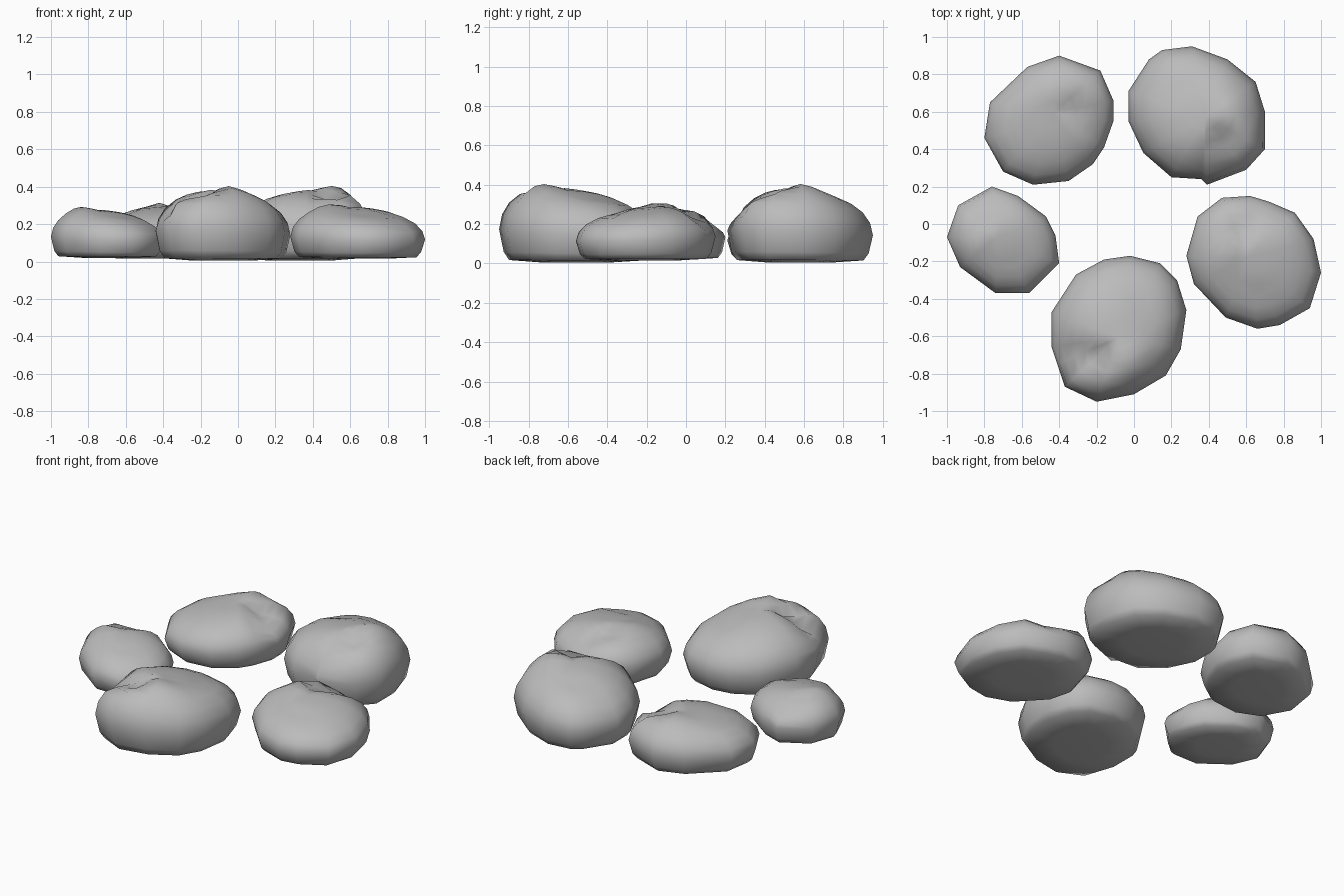
import bpy
import bmesh
import math
from mathutils import Matrix, Vector

if "Cube" in bpy.data.objects:
    bpy.data.objects.remove(bpy.data.objects["Cube"], do_unlink=True)

# One grey for every stone
stone_grey = bpy.data.materials.new("stone_grey")
stone_grey.use_nodes = True
grey = (0.5, 0.5, 0.5, 1.0)
stone_grey.diffuse_color = grey
stone_grey.node_tree.nodes["Principled BSDF"].inputs["Base Color"].default_value = grey

# Shared side profile: (outline scale, share of the stone height)
PROFILE = [(0.45, 0.0), (0.87, 0.03), (0.94, 0.13), (1.0, 0.4), (0.96, 0.58), (0.86, 0.73),
           (0.7, 0.85), (0.54, 0.92), (0.38, 0.96), (0.2, 0.98)]
# Shared lean of the top, and shift of the crown, in the stone's own frame
LEAN = Vector((-0.15, -0.28))
CROWN_SHIFT = Vector((0.0, -0.05))
# Shared folds: start, end, depth (negative raises a peak), width
FOLDS = [((-.36, -.13), (-.12, -.16), 0.2, 0.11),
         ((.11, .15), (.17, .06), 0.05, 0.09),
         ((.04, -.19), (.05, -.18), -0.08, 0.12)]


def distance_to_segment(point, start, end):
    along = end - start
    t = max(0.0, min(1.0, (point - start).dot(along) / along.length_squared))
    return (point - start - along * t).length


def make_stone(name, outline, base, height, turn, size=1.0):
    """Loft the plan outline through the profile, with the shared lean and folds turned to fit."""
    points = [Vector(p) for p in outline]
    low = Vector((min(p.x for p in points), min(p.y for p in points)))
    high = Vector((max(p.x for p in points), max(p.y for p in points)))
    centre = (low + high) / 2
    to_world = Matrix.Rotation(math.radians(turn), 2) * size
    to_own = to_world.inverted()
    bm = bmesh.new()

    def add_vertex(offset, scale, share):
        rise = max(0.0, (share - 0.4) / 0.6)
        flat = centre + offset * scale + to_world @ CROWN_SHIFT * rise * (1 - scale)
        own = to_own @ (flat - centre)
        level = share * (1 + LEAN.dot(own))
        for start, end, depth, width in FOLDS:
            gap = distance_to_segment(own, Vector(start), Vector(end))
            level -= depth * max(0.0, 1 - gap / width) * min(1.0, rise * 2)
        return bm.verts.new((flat.x, flat.y, base + height * level))

    rings = [[add_vertex(p - centre, scale, share) for p in points]
             for scale, share in PROFILE]
    count = len(points)
    for lower, upper in zip(rings, rings[1:]):
        for i in range(count):
            j = (i + 1) % count
            bm.faces.new((lower[i], lower[j], upper[j], upper[i]))

    # Close the underside and crown
    bm.faces.new(rings[0])
    crown = add_vertex(Vector((0, 0)), 0.0, 0.98)
    for i in range(count):
        bm.faces.new((rings[-1][i], rings[-1][(i + 1) % count], crown))
    bmesh.ops.recalc_face_normals(bm, faces=bm.faces)

    mesh = bpy.data.meshes.new(name)
    bm.to_mesh(mesh)
    bm.free()
    mesh.materials.append(stone_grey)
    stone = bpy.data.objects.new(name, mesh)
    bpy.context.collection.objects.link(stone)
    bpy.ops.object.select_all(action="DESELECT")
    stone.select_set(True)
    bpy.context.view_layer.objects.active = stone
    bpy.ops.object.shade_smooth_by_angle(angle=math.radians(75))


# Ring of five stones
make_stone(
    "front_stone",
    [(-.02, -.17), (.14, -.21), (.23, -.3), (.28, -.46), (.25, -.67), (.17, -.81), (0, -.91),
     (-.2, -.95), (-.37, -.87), (-.41, -.75), (-.44, -.66), (-.44, -.47), (-.31, -.27),
     (-.16, -.19)],
    base=0.005, height=0.375, turn=0)

make_stone(
    "right_stone",
    [(.62, .15), (.72, .12), (.86, .06), (.96, -.08), (1, -.26), (.94, -.45), (.78, -.54),
     (.66, -.56), (.49, -.5), (.32, -.32), (.28, -.17), (.34, .04), (.47, .14)],
    base=0.015, height=0.275, turn=-124, size=0.95)

make_stone(
    "back_right_stone",
    [(.31, .95), (.5, .88), (.65, .76), (.7, .6), (.7, .4), (.6, .29), (.39, .21),
     (.36, .24), (.2, .25), (.05, .38), (-.03, .55), (-.03, .71), (.08, .88), (.15, .93)],
    base=0.005, height=0.375, turn=79)

make_stone(
    "back_left_stone",
    [(-.4, .9), (-.18, .82), (-.11, .66), (-.11, .55), (-.16, .41), (-.22, .32), (-.35, .23),
     (-.54, .21), (-.7, .28), (-.8, .46), (-.77, .65), (-.57, .84)],
    base=0.015, height=0.28, turn=151, size=0.92)

make_stone(
    "left_stone",
    [(-.76, .2), (-.62, .15), (-.47, .04), (-.42, -.06), (-.4, -.21), (-.56, -.37),
     (-.74, -.37), (-.93, -.23), (-1, -.07), (-.94, .1)],
    base=0.02, height=0.255, turn=-105, size=0.8)
